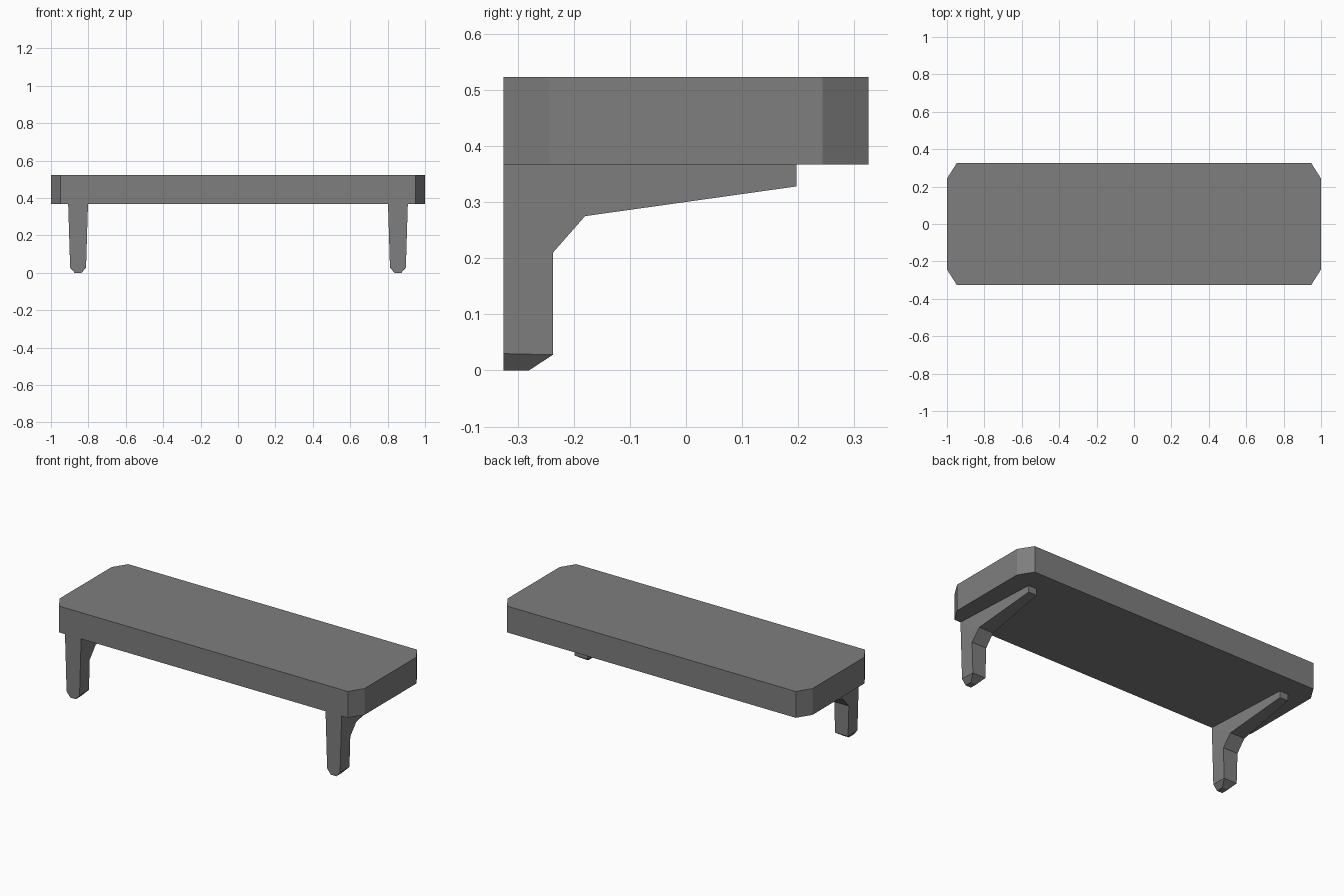
import bpy
import bmesh

cube = bpy.data.objects.get("Cube")
if cube:
    bpy.data.objects.remove(cube, do_unlink=True)

# Single grey material
grey = bpy.data.materials.new("plain_grey")
grey.use_nodes = True
colour = (0.21, 0.21, 0.21, 1)
grey.diffuse_color = colour
grey.node_tree.nodes["Principled BSDF"].inputs["Base Color"].default_value = colour


def loft(name, rings):
    """Bridge successive closed rings of points and cap both ends."""
    bm = bmesh.new()
    loops = [[bm.verts.new(p) for p in ring] for ring in rings]
    n = len(loops[0])
    for a, b in zip(loops, loops[1:]):
        for i in range(n):
            j = (i + 1) % n
            bm.faces.new((a[i], a[j], b[j], b[i]))
    bm.faces.new(loops[0][::-1])
    bm.faces.new(loops[-1])
    bmesh.ops.recalc_face_normals(bm, faces=bm.faces[:])
    mesh = bpy.data.meshes.new(name)
    bm.to_mesh(mesh)
    bm.free()
    mesh.materials.append(grey)
    obj = bpy.data.objects.new(name, mesh)
    bpy.context.collection.objects.link(obj)
    return obj


# Shelf board with clipped corners
W, CX, D, CY = 1.0, 0.948, 0.325, 0.243
BOTTOM, TOP = 0.367, 0.523
quarter = [(W, CY), (CX, D)]
outline = (quarter + [(-x, y) for x, y in quarter[::-1]]
           + [(-x, -y) for x, y in quarter] + [(x, -y) for x, y in quarter[::-1]])
loft("shelf_board", [[(x, y, z) for x, y in outline] for z in (BOTTOM, TOP)])

# Bracket sections from foot to arm tip: (y, z, half width) outside, then inside
sections = [
    ((-D, 0, 0.018), (-0.28, 0, 0.018)),
    ((-D, 0.03, 0.0425), (-0.237, 0.028, 0.0425)),
    ((-D, 0.21, 0.048), (-0.237, 0.21, 0.048)),
    ((-D, BOTTOM, 0.053), (-0.18, 0.275, 0.047)),
    ((0.197, BOTTOM, 0.027), (0.197, 0.328, 0.027)),
]
for name, cx in (("left_bracket", 0.855), ("right_bracket", -0.855)):
    rings = []
    for (y0, z0, w0), (y1, z1, w1) in sections:
        rings.append([(cx - w0, y0, z0), (cx + w0, y0, z0),
                      (cx + w1, y1, z1), (cx - w1, y1, z1)])
    loft(name, rings)
